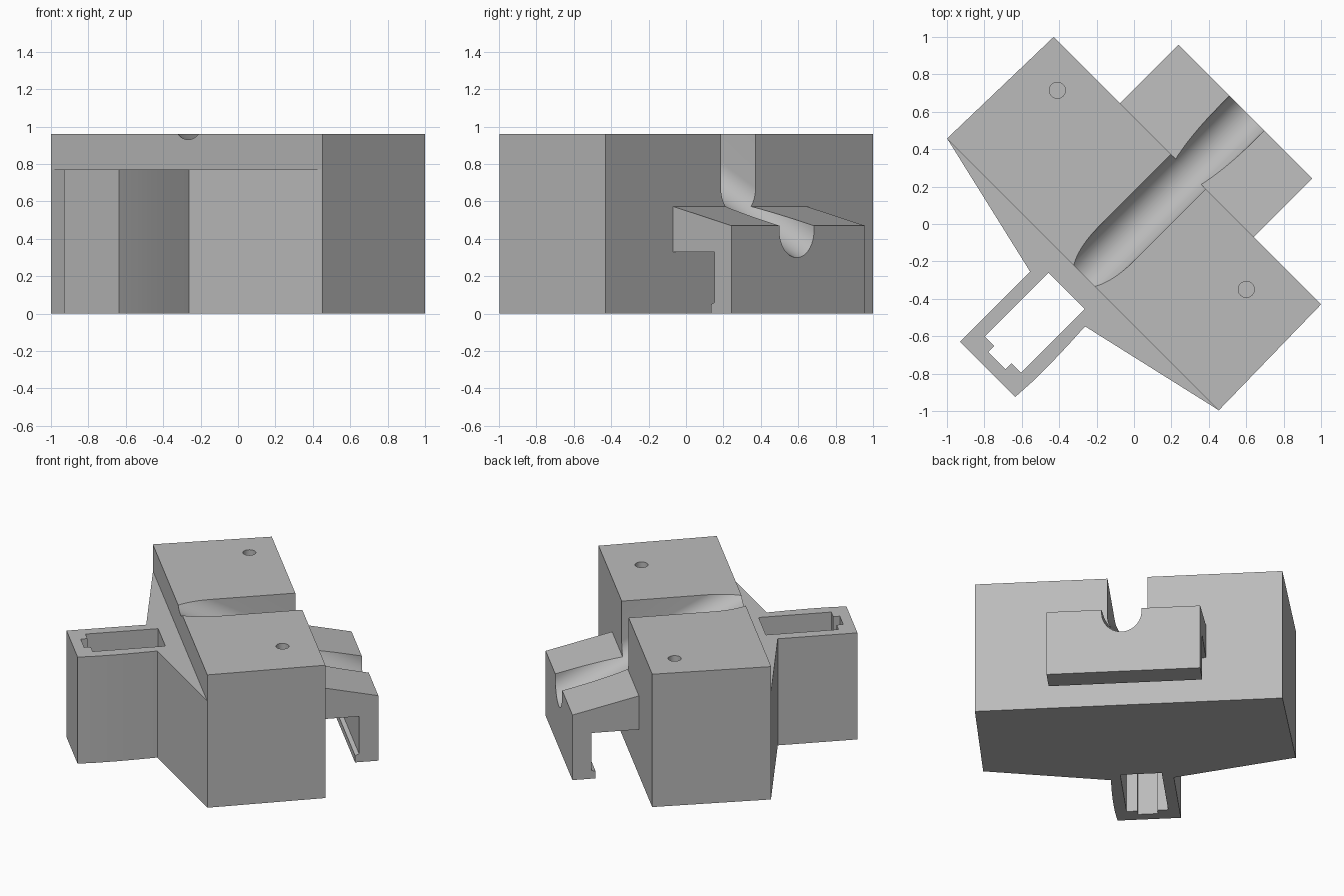
import bpy
import bmesh
from math import cos, sin, pi, radians
from mathutils import Matrix, Vector

cube = bpy.data.objects.get("Cube")
if cube:
    bpy.data.objects.remove(cube, do_unlink=True)

HEIGHT = 0.96
TURN = Matrix.Rotation(radians(-45), 4, "Z")  # the whole model stands diagonally

grey = bpy.data.materials.new("plain grey")
grey.use_nodes = True
colour = (0.5, 0.5, 0.5, 1)
grey.diffuse_color = colour
grey.node_tree.nodes["Principled BSDF"].inputs["Base Color"].default_value = colour


def prism(name, outline, offset):
    """Sweep a closed outline of 3D points along an offset vector."""
    bm = bmesh.new()
    face = bm.faces.new([bm.verts.new(p) for p in outline])
    swept = bmesh.ops.extrude_face_region(bm, geom=[face])["geom"]
    verts = [g for g in swept if isinstance(g, bmesh.types.BMVert)]
    bmesh.ops.translate(bm, verts=verts, vec=Vector(offset))
    bmesh.ops.recalc_face_normals(bm, faces=bm.faces)
    mesh = bpy.data.meshes.new(name)
    bm.to_mesh(mesh)
    bm.free()
    mesh.materials.append(grey)
    obj = bpy.data.objects.new(name, mesh)
    obj.matrix_world = TURN
    bpy.context.collection.objects.link(obj)
    return obj


def upright(name, plan, bottom, top):
    return prism(name, [(x, y, bottom) for x, y in plan], (0, 0, top - bottom))


def activate(obj):
    bpy.ops.object.select_all(action="DESELECT")
    obj.select_set(True)
    bpy.context.view_layer.objects.active = obj


def cut(obj, cutter):
    cutter.hide_render = True
    mod = obj.modifiers.new("cut", "BOOLEAN")
    mod.operation = "DIFFERENCE"
    mod.solver = "EXACT"
    mod.object = cutter
    activate(obj)
    bpy.ops.object.modifier_apply(modifier=mod.name)


# Main block, slightly narrower at the back
FRONT, BACK = -0.385, 0.403
block = upright("main_block", [(-1.03, FRONT), (1.025, FRONT),
                               (1.011, BACK), (-1.011, BACK)], 0, HEIGHT)

# Tapered front wedge carrying the rectangular socket
socket = upright("front_socket", [
    (-1.022, FRONT), (-0.212, -0.573), (-0.212, -1.103), (0.205, -1.103),
    (0.212, -0.98), (0.213, -0.85), (0.209, -0.71), (0.202, -0.572),
    (1.018, FRONT)], 0, 0.77)

# Hooked rear tray with sloping top and small lip
tray_side = [(BACK, 0.33), (0.717, 0.33), (0.717, 0.06), (0.69, 0.05),
             (0.69, 0), (0.845, 0), (0.845, 0.47), (BACK, 0.573)]
tray = prism("rear_tray", [(-0.509, y, z) for y, z in tray_side], (1.01, 0, 0))

# Socket opening with a shallow central slot
opening = upright("socket_opening_cutter", [
    (-0.138, -0.507), (-0.138, -0.99), (-0.067, -0.99), (-0.067, -1.034),
    (0.063, -1.034), (0.063, -0.99), (0.135, -0.99), (0.135, -0.507)], -0.1, 0.9)

# Sloping U-shaped channel through block and tray
SLOPE, RADIUS, CENTRE = -0.513, 0.131, 0.008
START, LENGTH = -0.6, 1.7
axis_z = 0.93 + SLOPE * (START - FRONT) + RADIUS * 1.12
arc = [pi + pi * i / 32 for i in range(33)]
channel_section = [(CENTRE + RADIUS * cos(a), START, axis_z + RADIUS * 1.12 * sin(a))
                   for a in arc]
channel_section += [(CENTRE + s * RADIUS, START, axis_z + 1.5) for s in (1, -1)]
channel = prism("channel_cutter", channel_section, (0, LENGTH, SLOPE * LENGTH))

cutters = [opening, channel]
cut(socket, opening)
cut(block, channel)
cut(tray, channel)

# Round pin holes in the block top
for x, y in ((-0.795, 0.216), (0.672, 0.177)):
    ring = [(x + 0.043 * cos(i * pi / 16), y + 0.043 * sin(i * pi / 16))
            for i in range(32)]
    hole = upright("pin_hole_cutter", ring, HEIGHT - 0.2, HEIGHT + 0.1)
    cut(block, hole)
    cutters.append(hole)

for cutter in cutters:
    bpy.data.objects.remove(cutter, do_unlink=True)

for part in (block, socket, tray):
    activate(part)
    bpy.ops.object.shade_smooth_by_angle(angle=radians(25))
